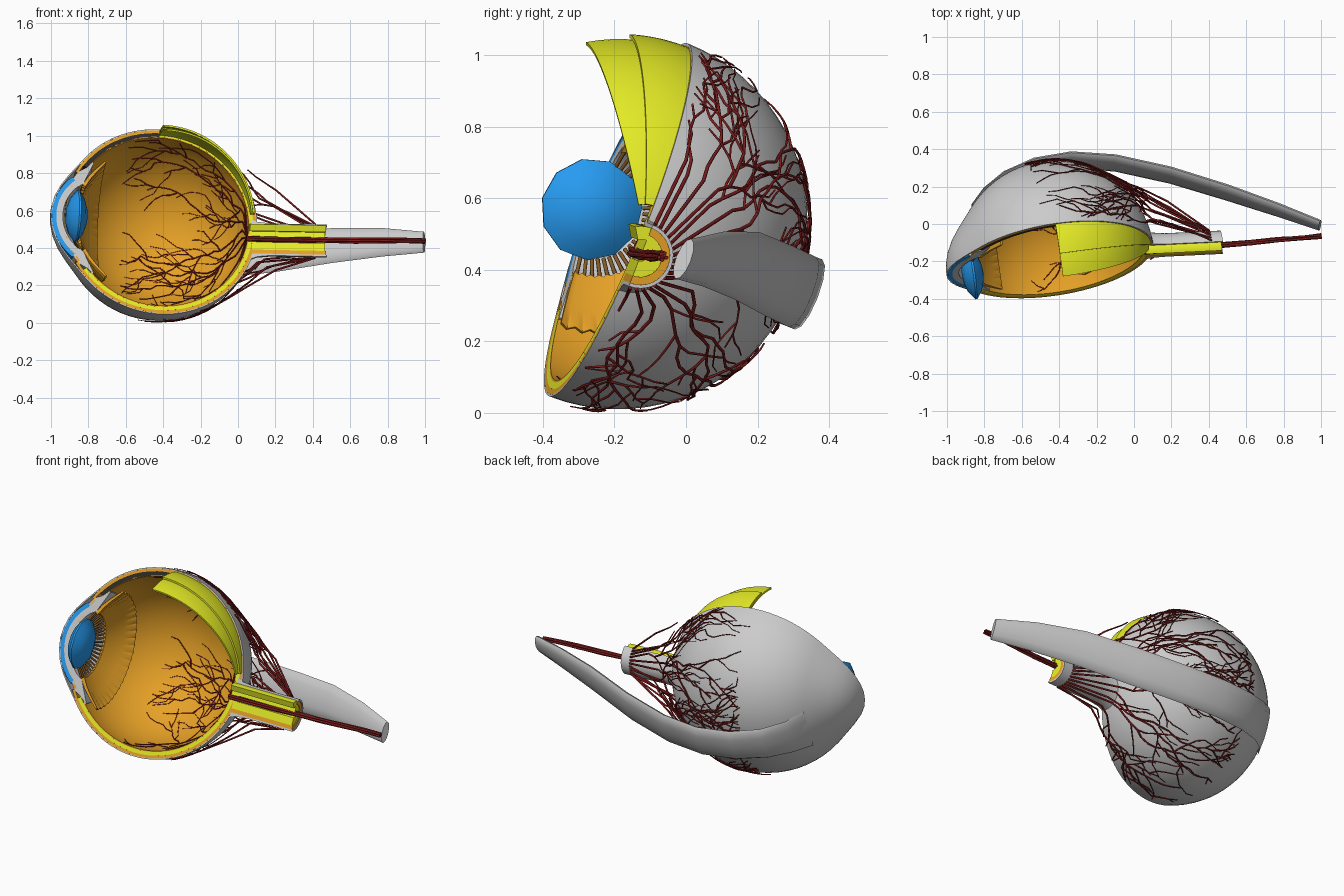
import bpy, bmesh, random
from math import sin, cos, pi, radians
from mathutils import Vector, Matrix

if "Cube" in bpy.data.objects:
    bpy.data.objects.remove(bpy.data.objects["Cube"])

random.seed(11)
# Local eye frame: X = optic axis (to the back), Y = into the kept half, Z = up in the cut plane
A = Vector((0.988, 0.14, -0.055)).normalized()
W = Vector((0, 0.365, 0.931)).normalized()
V = W.cross(A).normalized()
C = Vector((-0.42, -0.19, 0.54))
M = Matrix.Translation(C) @ Matrix((A, V, W)).transposed().to_4x4()


def mat(name, rgb):
    m = bpy.data.materials.new(name)
    m.diffuse_color = (*rgb, 1)
    m.use_nodes = True
    m.node_tree.nodes["Principled BSDF"].inputs["Base Color"].default_value = m.diffuse_color
    return m


ORANGE = mat("orange", (0.80, 0.36, 0.02))
YELLOW = mat("yellow", (0.80, 0.85, 0.02))
BLUE = mat("blue", (0.02, 0.33, 0.88))
BLACK = mat("black", (0.03, 0.025, 0.02))
RED = mat("dark_red", (0.20, 0.012, 0.012))
BROWN = mat("brown", (0.22, 0.10, 0.02))


def finish(name, bm, material):
    bmesh.ops.remove_doubles(bm, verts=bm.verts, dist=1e-5)
    bmesh.ops.recalc_face_normals(bm, faces=bm.faces)
    me = bpy.data.meshes.new(name)
    bm.to_mesh(me)
    bm.free()
    ob = bpy.data.objects.new(name, me)
    bpy.context.collection.objects.link(ob)
    ob.matrix_world = M
    if material:
        me.materials.append(material)
    return ob


def lathe(name, outer, inner, material=None, t0=0, t1=180, segs=36,
          shift=lambda x: (0, 0), ripple=0):
    """Turn the band between two (x, r) profiles around the optic axis."""
    bm = bmesh.new()
    prof = list(outer) + list(reversed(inner))
    n, k = len(prof), len(outer)
    full = t1 - t0 >= 360
    rings = []
    for i in range(segs + (0 if full else 1)):
        t = radians(t0 + (t1 - t0) * i / segs)
        f = 1 + ripple * (1 if i % 2 else -1)
        ring = []
        for x, r in prof:
            dv, dw = shift(x)
            ring.append(bm.verts.new((x, r * f * sin(t) + dv, r * f * cos(t) + dw)))
        rings.append(ring)
    for i in range(segs):
        p, q = rings[i], rings[(i + 1) % len(rings)]
        for j in range(n):
            bm.faces.new((p[j], p[(j + 1) % n], q[(j + 1) % n], q[j]))
    if not full:
        for ring in (rings[0], rings[-1]):
            for j in range(k - 1):
                bm.faces.new((ring[j], ring[j + 1], ring[n - 2 - j], ring[n - 1 - j]))
    return finish(name, bm, material)


def arc(R, a0, a1, n=28, cx=0.0):
    """Profile arc; angle 0 is the front pole, 180 the back pole."""
    out = []
    for i in range(n + 1):
        a = radians(a0 + (a1 - a0) * i / n)
        out.append((cx - R * cos(a), max(0.0, R * sin(a))))
    return out


def shell(name, R1, R2, a0, a1, material=None, t0=0, t1=180, segs=36, cx=0.0):
    return lathe(name, arc(R1, a0, a1, cx=cx), arc(R2, a0, a1, cx=cx), material, t0, t1, segs)


# Layers of the half globe; the grey skin runs smoothly over the cornea
tip = [(-0.590, 0), (-0.583, 0.06), (-0.565, 0.12), (-0.534, 0.18), (-0.494, 0.235), (-0.45, 0.288)]
lathe("sclera", tip + arc(0.530, 41, 180),
      [(x + 0.006, max(0, r - 0.004)) for x, r in tip] + arc(0.524, 41, 180))
shell("sclera_core", 0.524, 0.508, 30, 180, ORANGE)
shell("choroid_upper_front", 0.508, 0.484, 36, 90, BLACK, 0, 90, 18)
shell("choroid_upper_back", 0.508, 0.488, 90, 180, YELLOW, 0, 90, 18)
shell("choroid_lower", 0.508, 0.488, 36, 180, YELLOW, 90, 180, 18)
shell("retina", 0.488, 0.482, 40, 180, ORANGE)
# Yellow layers left standing in front of the cut
shell("choroid_flap", 0.506, 0.496, 90, 172, YELLOW, -32, 0, 8)
shell("outer_flap", 0.520, 0.510, 90, 172, YELLOW, -18, 0, 6)

# Front of the eye
shell("cornea", 0.292, 0.268, 0, 52, BLUE, cx=-0.29)
shell("cornea_lining", 0.268, 0.232, 0, 56, cx=-0.29)
lathe("iris", [(-0.512, 0.10), (-0.485, 0.18), (-0.45, 0.25)],
      [(-0.498, 0.10), (-0.470, 0.18), (-0.43, 0.25)], ORANGE)
lathe("ciliary_body", [(-0.455, 0.185), (-0.465, 0.225), (-0.44, 0.262), (-0.39, 0.29), (-0.36, 0.32)],
      [(-0.44, 0.175), (-0.41, 0.195), (-0.395, 0.23), (-0.375, 0.27), (-0.355, 0.315)])
lathe("ciliary_folds", [(-0.415, 0.19), (-0.385, 0.24), (-0.35, 0.28), (-0.295, 0.335)],
      [(-0.40, 0.18), (-0.37, 0.23), (-0.335, 0.275), (-0.285, 0.33)],
      ORANGE, segs=48, ripple=0.016)
lathe("lens", [(-0.508, 0), (-0.503, 0.05), (-0.487, 0.10), (-0.455, 0.143)],
      [(-0.392, 0), (-0.398, 0.05), (-0.415, 0.10), (-0.445, 0.143)], BLUE, 0, 360, 11,
      lambda x: (-0.012, 0))

# Optic nerve, cut lengthwise like the globe
drift = lambda x: (-0.1 * (x - 0.5), -0.07)


def nerve(name, r1, r2, x1, material=None, t0=0, t1=180, flare=0.0):
    xs = (0.485, 0.53, 0.60, x1)
    lathe(name, [(x, r1 + f) for x, f in zip(xs, (flare, flare * 0.3, 0, 0))],
          [(x, r2) for x in xs], material, t0, t1, 16, drift)


nerve("nerve_sheath", 0.092, 0.082, 0.90, flare=0.025)
nerve("nerve_sheath_core", 0.082, 0.060, 0.895, ORANGE)
nerve("nerve_fibres", 0.060, 0.016, 0.89, YELLOW)
nerve("nerve_flap", 0.082, 0.045, 0.89, YELLOW, -32, 0)

# Eye muscle: flattened tube along a path (x, y, z, half width, half thickness)
path = [(-0.40, 0.335, 0.0, 0.13, 0.006), (-0.32, 0.42, 0.0, 0.115, 0.015),
        (-0.2, 0.497, 0.0, 0.108, 0.021), (-0.03, 0.548, 0.0, 0.105, 0.025),
        (0.17, 0.553, 0.0, 0.105, 0.027), (0.40, 0.500, 0.0, 0.105, 0.028),
        (0.68, 0.385, 0.005, 0.105, 0.028), (0.97, 0.235, 0.012, 0.10, 0.027),
        (1.22, 0.105, -0.005, 0.082, 0.025), (1.43, -0.005, -0.035, 0.06, 0.022)]
bm = bmesh.new()
rings = []
for i, (x, y, z, hw, ht) in enumerate(path):
    p, q = path[max(i - 1, 0)], path[min(i + 1, len(path) - 1)]
    tan = Vector((q[0] - p[0], q[1] - p[1], 0)).normalized()
    nor = Vector((-tan.y, tan.x, 0))
    ring = []
    for k in range(12):
        a = 2 * pi * k / 12
        c, s = cos(a), sin(a)
        ring.append(bm.verts.new(Vector((x, y, z + hw * c)) + nor * ht * s))
    rings.append(ring)
for p, q in zip(rings, rings[1:]):
    for k in range(12):
        bm.faces.new((p[k], p[(k + 1) % 12], q[(k + 1) % 12], q[k]))
bm.faces.new(rings[0])
bm.faces.new(rings[-1])
finish("eye_muscle", bm, None)


# Tubes: one curve object holding many (points, radius) strands
def tubes(name, strands, material, taper=0.5):
    cu = bpy.data.curves.new(name, 'CURVE')
    cu.dimensions = '3D'
    cu.bevel_depth = 1.0
    cu.bevel_resolution = 1
    cu.use_fill_caps = True
    for pts, rad in strands:
        sp = cu.splines.new('POLY')
        sp.points.add(len(pts) - 1)
        for i, p in enumerate(pts):
            sp.points[i].co = (*p, 1)
            sp.points[i].radius = rad * (1 - taper * i / len(pts))
    cu.materials.append(material)
    ob = bpy.data.objects.new(name, cu)
    bpy.context.collection.objects.link(ob)
    ob.matrix_world = M


def on_globe(R, lift, th, t):
    """Point at angle th from the back pole; lift 1 = straight line to the nerve end."""
    R *= 1 + lift * (1 / cos(max(0, 1 - th)) - 1)
    return (R * cos(th), R * sin(th) * sin(t), R * sin(th) * cos(t))


def grow(out, R, lift, th, t, head, rad, depth, limit, start=()):
    """Wander forward over the globe, splitting now and then."""
    pts = list(start) + [on_globe(R, lift, th, t)]
    side = random.choice((-1, 1))
    for i in range(random.randint(13, 18) if depth == 2 else random.randint(3, 6)):
        th += 0.09 * cos(head)
        t += 0.09 * sin(head) / max(sin(th), 0.35)
        if th > limit or not 0.03 < t < pi - 0.03:
            break
        pts.append(on_globe(R, lift, th, t))
        head = head * 0.7 + random.uniform(-0.5, 0.5)
        if depth and random.random() < 0.36:
            side = -side
            grow(out, R, lift, th, t, head + side * 0.75, rad * 0.75, depth - 1, limit)
    if len(pts) > 1:
        out.append((pts, rad))


# Outer vessels fan from the nerve onto the globe, some hanging free of it
outer = []
for i in range(17):
    t = pi * (i + 0.5) / 17
    dv, dw = drift(0.84)
    start = [(0.84, 0.095 * sin(t) + dv, 0.095 * cos(t) + dw)]
    lift = (0.95, 0.3, 0.65)[i % 3]
    grow(outer, 0.539, lift, 0.34, t, random.uniform(-0.3, 0.3), 0.0056, 2, 1.75, start)
tubes("outer_vessels", outer, RED)

# Retinal vessels spread from the nerve head
inner = []
for i in range(8):
    t = pi * (i + 0.5) / 8
    grow(inner, 0.480, 0, 0.25, t, random.uniform(-0.3, 0.3), 0.0048, 2, 1.9, [(0.476, 0.0, -0.06)])
tubes("retinal_vessels", inner, RED)

# Central vessels running out of the nerve
central = []
for i in range(5):
    a = 2 * pi * i / 5
    pts = []
    for x in (0.47, 0.6, 0.75, 0.9, 1.05, 1.2, 1.32, 1.43):
        wob = random.uniform(0.6, 1.2)
        pts.append((x, -0.065 * (x - 0.47) + 0.010 * wob * cos(a),
                    -0.07 + 0.025 * max(0, x - 0.6) + 0.011 * wob * sin(a)))
    central.append((pts, 0.007))
tubes("central_vessels", central, RED, 0.2)

# Fibres holding the lens
fibres = []
for i in range(26):
    t = pi * (i + 0.5) / 26
    fibres.append(([(-0.45, 0.135 * sin(t), 0.135 * cos(t)),
                    (-0.415, 0.195 * sin(t), 0.195 * cos(t))], 0.006))
tubes("lens_fibres", fibres, BROWN, 0.2)

# Smooth shading with crisp cut edges
bpy.ops.object.select_all(action='DESELECT')
for ob in bpy.context.scene.objects:
    if ob.type == 'MESH':
        ob.select_set(True)
        bpy.context.view_layer.objects.active = ob
bpy.ops.object.shade_smooth_by_angle(angle=radians(38))
